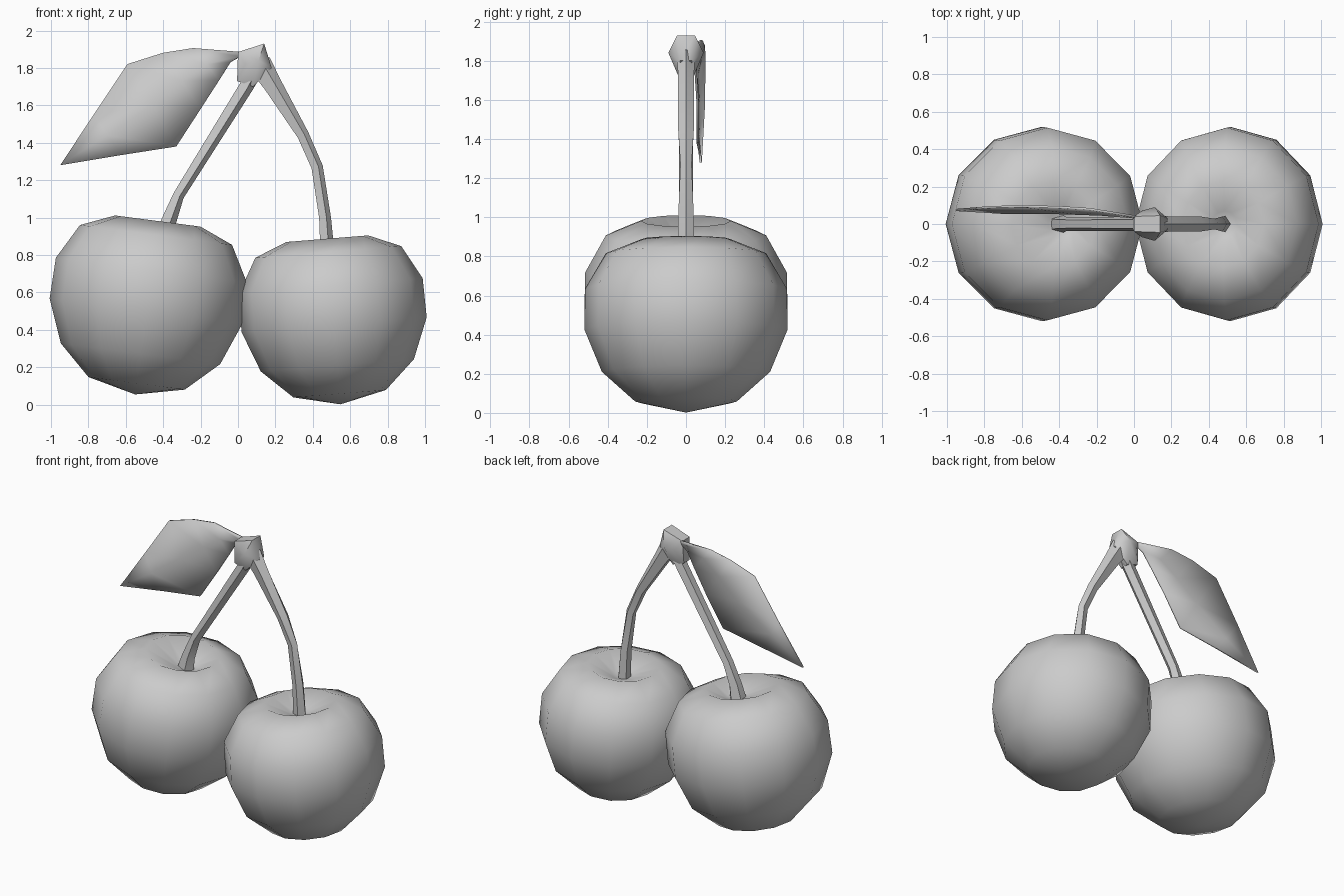
import bpy, bmesh, math
from mathutils import Vector, Matrix

if "Cube" in bpy.data.objects:
    bpy.data.objects.remove(bpy.data.objects["Cube"])


def finish(bm, name, angle=50):
    bmesh.ops.remove_doubles(bm, verts=bm.verts, dist=0.0005)
    bmesh.ops.recalc_face_normals(bm, faces=bm.faces)
    me = bpy.data.meshes.new(name)
    bm.to_mesh(me)
    bm.free()
    ob = bpy.data.objects.new(name, me)
    bpy.context.collection.objects.link(ob)
    bpy.ops.object.select_all(action='DESELECT')
    bpy.context.view_layer.objects.active = ob
    ob.select_set(True)
    bpy.ops.object.shade_smooth_by_angle(angle=math.radians(angle))
    return ob


# Cherry: lathed low-poly profile with a dimple, tilted about y
PROFILE = [(0, -0.5), (0.26, -0.44), (0.43, -0.28), (0.52, -0.05),
           (0.515, 0.17), (0.41, 0.36), (0.23, 0.435), (0.07, 0.36), (0, 0.34)]


def cherry(name, center, tilt, scale, dimple_shift):
    bm = bmesh.new()
    n = 12
    rings = []
    for r, z in PROFILE:
        ring = []
        for i in range(n):
            a = 2 * math.pi * i / n
            dx = dimple_shift if z > 0.3 and r < 0.1 else 0
            ring.append(bm.verts.new((r * math.cos(a) + dx, r * math.sin(a), z)))
        rings.append(ring)
    for a, b in zip(rings, rings[1:]):
        for i in range(n):
            j = (i + 1) % n
            bm.faces.new((a[i], a[j], b[j], b[i]))
    bmesh.ops.remove_doubles(bm, verts=bm.verts, dist=0.0005)
    bmesh.ops.dissolve_degenerate(bm, edges=bm.edges, dist=0.0005)
    m = (Matrix.Translation(center) @ Matrix.Rotation(tilt, 4, 'Y')
         @ Matrix.Diagonal((*scale, 1)))
    bmesh.ops.transform(bm, matrix=m, verts=bm.verts)
    return finish(bm, name, 60)


cherry("left_cherry", (-0.485, 0, 0.55), 0.13, (1.0, 1.0, 1.0), 0.05)
cherry("right_cherry", (0.51, 0, 0.475), -0.08, (0.955, 1.0, 0.95), 0.0)


# Stems: five-sided tubes in the xz plane; points are (x, z, in-plane r, y r)
def stem(name, path):
    bm = bmesh.new()
    n = 5
    rings = []
    for k, (x, z, r, ry) in enumerate(path):
        p, q = path[max(k - 1, 0)], path[min(k + 1, len(path) - 1)]
        t = Vector((q[0] - p[0], 0, q[1] - p[1])).normalized()
        side = Vector((t.z, 0, -t.x))
        ring = []
        for i in range(n):
            a = 2 * math.pi * i / n
            ring.append(bm.verts.new(Vector((x, 0, z)) + side * r * math.cos(a)
                                     + Vector((0, ry * math.sin(a), 0))))
        rings.append(ring)
    for a, b in zip(rings, rings[1:]):
        for i in range(n):
            j = (i + 1) % n
            bm.faces.new((a[i], a[j], b[j], b[i]))
    bm.faces.new(rings[0])
    bm.faces.new(rings[-1])
    return finish(bm, name)


stem("left_stem", [(-0.40, 0.87, 0.06, 0.05), (-0.375, 0.98, 0.045, 0.04),
                   (-0.32, 1.12, 0.033, 0.038), (0.04, 1.7, 0.042, 0.04),
                   (0.09, 1.8, 0.05, 0.05)])
stem("right_stem", [(0.475, 0.8, 0.042, 0.045), (0.462, 1.0, 0.035, 0.042),
                    (0.42, 1.27, 0.034, 0.03), (0.345, 1.44, 0.035, 0.042),
                    (0.18, 1.71, 0.055, 0.042), (0.11, 1.82, 0.07, 0.05)])

# Knot joining the stems: convex lump, mirrored across y
bm = bmesh.new()
for x, y, z in [(0.14, 0.045, 1.93), (0.0, 0.04, 1.885), (0.11, 0.09, 1.84),
                (0.04, 0.07, 1.82), (-0.005, 0.03, 1.73), (0.08, 0.03, 1.70),
                (0.18, 0.03, 1.80)]:
    for s in (-1, 1):
        bm.verts.new((x, y * s, z))
bmesh.ops.convex_hull(bm, input=bm.verts)
finish(bm, "stem_knot")

# Leaf: rows of (x, y, z) along top edge, midrib and lower edge
TOP = [(-0.95, 0.075, 1.28), (-0.77, 0.09, 1.55), (-0.59, 0.095, 1.82),
       (-0.40, 0.09, 1.88), (-0.24, 0.08, 1.905), (0.01, 0.04, 1.885)]
MID = [(-0.95, 0.075, 1.28), (-0.70, 0.06, 1.44), (-0.46, 0.06, 1.60),
       (-0.30, 0.055, 1.73), (-0.17, 0.05, 1.82), (0.01, 0.035, 1.86)]
LOW = [(-0.95, 0.075, 1.28), (-0.62, 0.07, 1.335), (-0.33, 0.06, 1.38),
       (-0.20, 0.06, 1.58), (-0.10, 0.05, 1.735), (-0.04, 0.04, 1.83)]
bm = bmesh.new()
rows = [[bm.verts.new(p) for p in row] for row in (TOP, MID, LOW)]
for a, b in zip(rows, rows[1:]):
    for i in range(5):
        bm.faces.new((a[i], a[i + 1], b[i + 1], b[i]))
bmesh.ops.remove_doubles(bm, verts=bm.verts, dist=0.0005)
leaf = finish(bm, "leaf", 40)
sol = leaf.modifiers.new("thickness", 'SOLIDIFY')
sol.thickness = 0.012
sol.offset = 0
